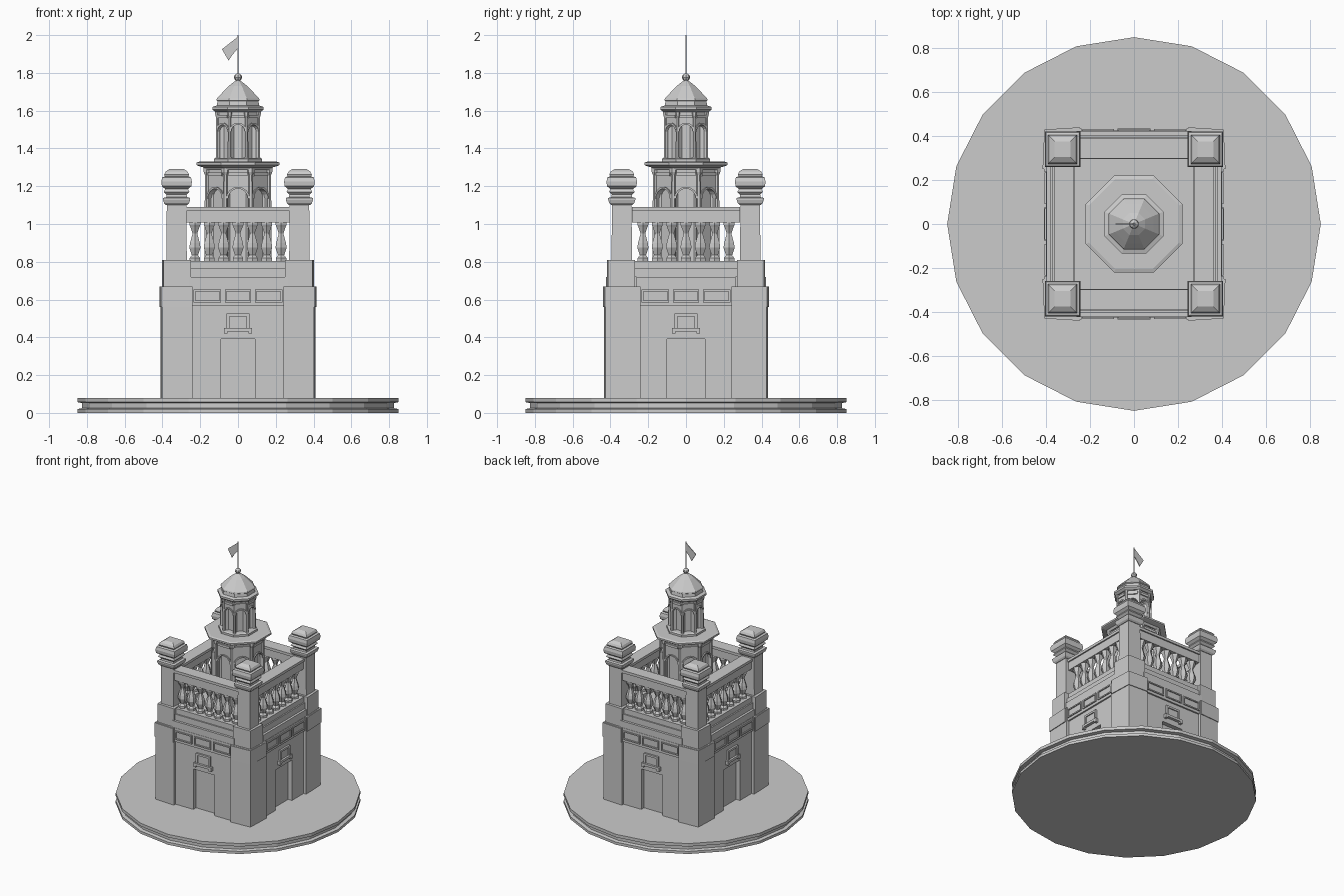
import bpy, bmesh
from math import pi, cos, sin, sqrt

if "Cube" in bpy.data.objects:
    bpy.data.objects.remove(bpy.data.objects["Cube"])


def finish(name, bm):
    bmesh.ops.recalc_face_normals(bm, faces=bm.faces)
    me = bpy.data.meshes.new(name)
    bm.to_mesh(me)
    bm.free()
    ob = bpy.data.objects.new(name, me)
    bpy.context.collection.objects.link(ob)
    return ob


def lathe(name, prof, n, rot=0.0, loc=(0, 0), flat=False):
    """Stack of n-sided rings from (radius, z); flat=True reads radius as apothem."""
    bm = bmesh.new()
    k = 1 / cos(pi / n) if flat else 1
    rings = [[bm.verts.new((loc[0] + r * k * cos(rot + 2 * pi * i / n),
                            loc[1] + r * k * sin(rot + 2 * pi * i / n), z))
              for i in range(n)] for r, z in prof]
    for a, b in zip(rings, rings[1:]):
        for i in range(n):
            j = (i + 1) % n
            bm.faces.new((a[i], a[j], b[j], b[i]))
    bm.faces.new(rings[0][::-1])
    bm.faces.new(rings[-1])
    return finish(name, bm)


def slab(name, pts, d0, d1, ang):
    """Outline (u, z) on the side facing ang, thickened from distance d0 to d1."""
    bm = bmesh.new()
    n, t = (cos(ang), sin(ang)), (-sin(ang), cos(ang))
    a, b = [[bm.verts.new((n[0] * d + t[0] * u, n[1] * d + t[1] * u, z)) for u, z in pts]
            for d in (d0, d1)]
    for i in range(len(pts)):
        j = (i + 1) % len(pts)
        bm.faces.new((a[i], a[j], b[j], b[i]))
    bm.faces.new(a[::-1])
    bm.faces.new(b)
    return finish(name, bm)


def rect(u0, u1, z0, z1):
    return [(u0, z0), (u1, z0), (u1, z1), (u0, z1)]


def column(name, plan, z0, z1):
    """Vertical prism over a plan outline."""
    bm = bmesh.new()
    f = bm.faces.new([bm.verts.new((x, y, z0)) for x, y in plan])
    g = bmesh.ops.extrude_face_region(bm, geom=[f])
    for v in g['geom']:
        if isinstance(v, bmesh.types.BMVert):
            v.co.z = z1
    return finish(name, bm)


def block(name, hx, hy, z0, z1):
    return column(name, [(-hx, -hy), (hx, -hy), (hx, hy), (-hx, hy)], z0, z1)


# round plinth with a groove
lathe("plinth", [(.85, 0), (.85, .02), (.825, .025), (.825, .052), (.85, .057), (.85, .08)], 20)

# solid core and roof deck
block("tower_core", .355, .38, .08, .67)
block("deck", .30, .33, .67, .78)

SIDES = {"front": (-pi / 2, .435), "right": (0, .41), "back": (pi / 2, .435), "left": (pi, .41)}
for side, (ang, D) in SIDES.items():
    def part(name, pts, i, o):
        return slab(side + "_" + name, pts, D - i, D - o, ang)

    # wall with a recessed doorway
    dw = .09 if side in ("front", "back") else .10
    part("wall", [(-.27, .08), (-dw, .08), (-dw, .39), (dw, .39), (dw, .08),
                  (.27, .08), (.27, .67), (-.27, .67)], .06, .022)
    # window surround and sill
    part("window_frame", [(-.06, .45), (-.06, .525), (.06, .525), (.06, .45), (.045, .45),
                          (.045, .51), (-.045, .51), (-.045, .45)], .03, .008)
    part("window_pane", rect(-.046, .046, .45, .511), .03, .016)
    part("window_sill", [(-.075, .45), (-.075, .42), (-.055, .42), (-.055, .432),
                         (.055, .432), (.055, .42), (.075, .42), (.075, .45)], .03, .0)
    # overhanging frieze with three framed panels
    part("frieze", rect(-.245, .245, .565, .67), .04, .01)
    for i, (a, b) in enumerate(((-.235, -.09), (-.07, .07), (.09, .235))):
        z0, z1, w = .585, .652, .009
        part(f"panel_{i}_top", rect(a, b, z1 - w, z1), .02, .002)
        part(f"panel_{i}_bottom", rect(a, b, z0, z0 + w), .02, .002)
        part(f"panel_{i}_start", rect(a, a + w, z0 + w, z1 - w), .02, .002)
        part(f"panel_{i}_end", rect(b - w, b, z0 + w, z1 - w), .02, .002)
    # stepped parapet foot
    part("parapet_foot", rect(-.262, .262, .67, .72), .15, .012)
    part("parapet_course", rect(-.285, .285, .72, .765), .14, .03)
    part("parapet_sill", rect(-.285, .285, .765, .805), .14, .04)
    # handrail
    part("handrail", rect(-.285, .285, 1.008, 1.07), .125, .055)
    part("handrail_cap", rect(-.285, .285, 1.07, 1.09), .138, .045)
    # balusters
    m = D - .09
    for i in range(7):
        u = (i - 3) * .076
        loc = (cos(ang) * m - sin(ang) * u, sin(ang) * m + cos(ang) * u)
        lathe(f"{side}_baluster_{i}",
              [(.032, .80), (.032, .82), (.019, .835), (.034, .875), (.030, .90), (.014, .95),
               (.028, .985), (.033, .995), (.033, 1.012)], 6, ang, loc)

# four corners
for sx in (-1, 1):
    for sy in (-1, 1):
        tag = ("left" if sx < 0 else "right") + ("_front" if sy < 0 else "_back")

        def plan(pts):
            return [(sx * x, sy * y) for x, y in pts]

        # slightly skewed pier and its thicker head
        column(tag + "_pier", plan([(.24, .24), (.41, .24), (.403, .425), (.24, .434)]), .08, .67)
        column(tag + "_pier_head", plan([(.245, .25), (.416, .25), (.408, .43), (.245, .44)]), .56, .668)
        # post base, post and moulded finial
        c = (sx * .325, sy * .34)
        column(tag + "_post_base", plan([(.25, .27), (.402, .27), (.395, .412), (.25, .418)]), .67, .81)
        s = sqrt(2)
        lathe(tag + "_post", [(.054 * s, .81), (.052 * s, 1.10)], 4, pi / 4, c)
        lathe(tag + "_finial", [(r * s, z) for r, z in (
            (.056, 1.10), (.066, 1.11), (.072, 1.128), (.072, 1.138), (.055, 1.142), (.053, 1.155),
            (.068, 1.17), (.060, 1.185), (.078, 1.20), (.081, 1.225), (.076, 1.247), (.062, 1.252),
            (.066, 1.262), (.058, 1.278), (.036, 1.292))], 4, pi / 4, c)


# octagonal belfry stages: core, arched faces, corner columns
def stage(name, ap, core, z0, spring, r, z1, col):
    lathe(name + "_core", [(core, z0), (core, z1)], 8, pi / 8, flat=True)
    w = ap * .93 * math_tan
    arc = [(r * cos(pi * i / 8), spring + r * sin(pi * i / 8)) for i in range(9)]
    ring = [((r + .01) * cos(pi * i / 8), spring + (r + .01) * sin(pi * i / 8)) for i in range(9)]
    for k in range(8):
        a = k * pi / 4
        slab(f"{name}_arch_{k}", [(-w, z0), (-w, z1), (w, z1), (w, z0), (r, z0)] + arc + [(-r, z0)],
             core - .005, ap * .93, a)
        slab(f"{name}_arch_trim_{k}", ring + arc[::-1], ap * .9, ap * .93 + .008, a)
        slab(f"{name}_lintel_{k}", rect(-w * .75, w * .75, z1 - .04, z1 - .022),
             ap * .9, ap * .93 + .008, a)
        R = (ap - col) / cos(pi / 8)
        c = (R * cos(a + pi / 8), R * sin(a + pi / 8))
        lathe(f"{name}_column_{k}",
              [(col * 1.3, z0), (col * 1.3, z0 + .02), (col, z0 + .03), (col * .9, z1 - .035),
               (col * 1.35, z1 - .02), (col * 1.35, z1)], 6, a + pi / 8, c)


math_tan = sin(pi / 8) / cos(pi / 8)
stage("lower_belfry", .178, .135, .78, 1.135, .052, 1.295, .014)
lathe("gallery_cornice", [(.175, 1.285), (.185, 1.30), (.212, 1.308), (.22, 1.312), (.22, 1.325), (.205, 1.33)],
      8, pi / 8, flat=True)
stage("upper_belfry", .118, .08, 1.325, 1.49, .036, 1.60, .010)
lathe("belfry_foot", [(.127, 1.325), (.127, 1.345), (.118, 1.35)], 8, pi / 8, flat=True)
lathe("upper_cornice", [(.118, 1.592), (.135, 1.605), (.135, 1.62), (.112, 1.627), (.108, 1.65)],
      8, pi / 8, flat=True)
lathe("roof", [(.105, 1.648), (.115, 1.655), (.112, 1.664), (.088, 1.69), (.05, 1.73), (.014, 1.758),
               (.009, 1.765)], 8, pi / 8, flat=True)

# ball, pole and pennant
lathe("ball", [(.008, 1.757), (.018, 1.765), (.022, 1.776), (.018, 1.788), (.006, 1.797)], 8)
lathe("flagpole", [(.004, 1.78), (.003, 2.0)], 6)
slab("flag", [(0, 1.992), (-.085, 1.925), (-.05, 1.865), (-.03, 1.895), (0, 1.93)], -.003, .003, -pi / 2)
